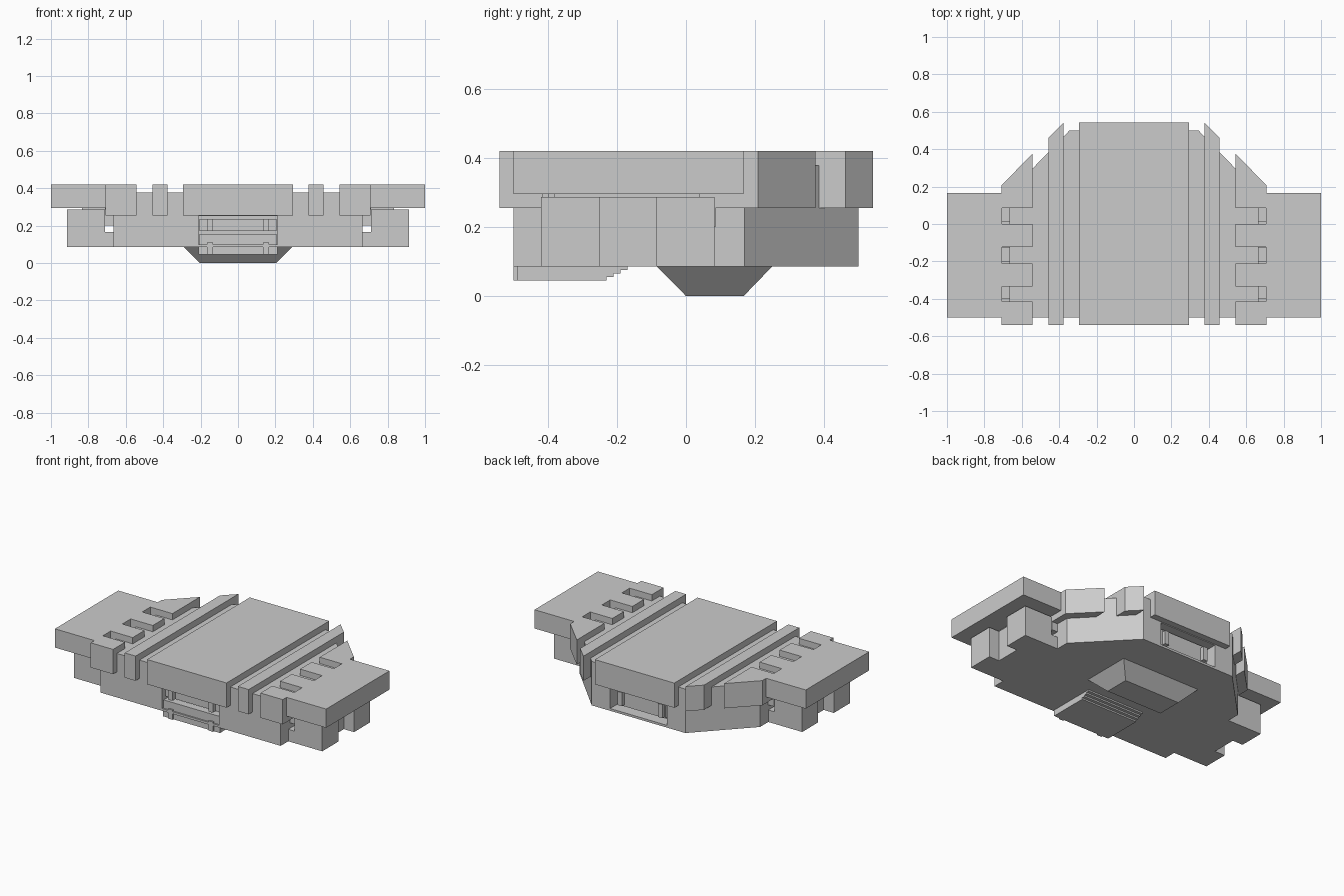
import bpy, bmesh

if "Cube" in bpy.data.objects:
    bpy.data.objects.remove(bpy.data.objects["Cube"])


def prism(name, outline, z0, z1, top=None):
    """Extrude a plan outline from z0 to z1, optionally to a different top outline."""
    bm = bmesh.new()
    low = [bm.verts.new((x, y, z0)) for x, y in outline]
    high = [bm.verts.new((x, y, z1)) for x, y in (top or outline)]
    bm.faces.new(low)
    bm.faces.new(high)
    n = len(low)
    for i in range(n):
        j = (i + 1) % n
        bm.faces.new((low[i], low[j], high[j], high[i]))
    bmesh.ops.recalc_face_normals(bm, faces=bm.faces)
    mesh = bpy.data.meshes.new(name)
    bm.to_mesh(mesh)
    bm.free()
    ob = bpy.data.objects.new(name, mesh)
    bpy.context.collection.objects.link(ob)
    return ob


def rect(x0, x1, y0, y1):
    return [(x0, y0), (x1, y0), (x1, y1), (x0, y1)]


def box(name, x0, x1, y0, y1, z0, z1):
    return prism(name, rect(x0, x1, y0, y1), z0, z1)


def mirrored(ob):
    """Mirror a right-hand part across the centre line."""
    ob.modifiers.new("mirror", 'MIRROR').use_mirror_merge = False
    return ob


def symmetric(half):
    return half + [(-x, y) for x, y in reversed(half)]


# Hull: thin floor, recessed middle layer, full upper deck
side = [(0.665, -0.5), (0.665, 0.17), (0.345, 0.5)]
notched = [(0.21, -0.42), (0.21, -0.5)] + side + [(0.21, 0.5), (0.21, 0.42)]
prism("hull_floor", symmetric(side), 0.085, 0.1)
prism("hull_middle", symmetric(notched), 0.1, 0.25)
prism("hull_deck", symmetric(side), 0.25, 0.378)

# Raised centre slab
box("roof_slab", -0.293, 0.293, -0.54, 0.542, 0.255, 0.42)

# Long rails beside the slab, cut at an angle at the back
mirrored(prism("roof_rail", [(0.377, -0.54), (0.457, -0.54), (0.457, 0.462), (0.377, 0.542)],
               0.255, 0.42))

# Teeth joining hull and wings
for i, (y0, y1) in enumerate([(-0.54, -0.415), (-0.333, -0.21), (-0.122, 0.0)]):
    mirrored(box(f"hinge_tooth_{i}", 0.543, 0.708, y0, y1, 0.255, 0.42))
mirrored(prism("rear_tooth", [(0.543, 0.085), (0.708, 0.085), (0.708, 0.208), (0.543, 0.375)],
               0.255, 0.42))

# Small lugs in the gaps between teeth
for i, y0 in enumerate([-0.4, -0.2, 0.01]):
    mirrored(box(f"hinge_lug_{i}", 0.66, 0.71, y0, y0 + 0.075, 0.2, 0.3))

# Upper wings
mirrored(box("wing", 0.706, 1.0, -0.5, 0.167, 0.295, 0.42))

# Lower side pods with a recessed middle, their hull joint and spacer under the wing
pod = [(0.71, -0.42), (0.915, -0.42), (0.915, -0.25), (0.84, -0.25),
       (0.84, -0.085), (0.915, -0.085), (0.915, 0.083), (0.71, 0.083)]
mirrored(prism("side_pod", pod, 0.085, 0.287))
mirrored(box("pod_joint", 0.66, 0.712, -0.42, 0.083, 0.085, 0.165))
mirrored(box("pod_spacer", 0.71, 0.835, -0.38, 0.04, 0.285, 0.297))

# Tapered keel
prism("keel", rect(-0.205, 0.205, 0.0, 0.167), 0.0, 0.086,
      top=rect(-0.29, 0.29, -0.085, 0.25))

# Stepped louvres under the nose
for i in range(4):
    box(f"nose_louvre_{i}", -0.21, 0.21, -0.49, -0.17 - 0.02 * i,
        0.075 - 0.01 * i, 0.087 - 0.01 * i)

# Front panels and their clips
box("front_panel_lower", -0.205, 0.205, -0.49, -0.41, 0.085, 0.155)
box("front_panel_upper", -0.205, 0.205, -0.47, -0.41, 0.172, 0.235)
for z0, z1 in [(0.045, 0.11), (0.172, 0.235)]:
    mirrored(box("front_clip", 0.133, 0.165, -0.5, -0.42, z0, z1))

# Rear panel and clips inside the back recess
box("rear_panel", -0.17, 0.17, 0.41, 0.46, 0.12, 0.235)
mirrored(box("rear_clip", 0.133, 0.165, 0.42, 0.485, 0.13, 0.22))
